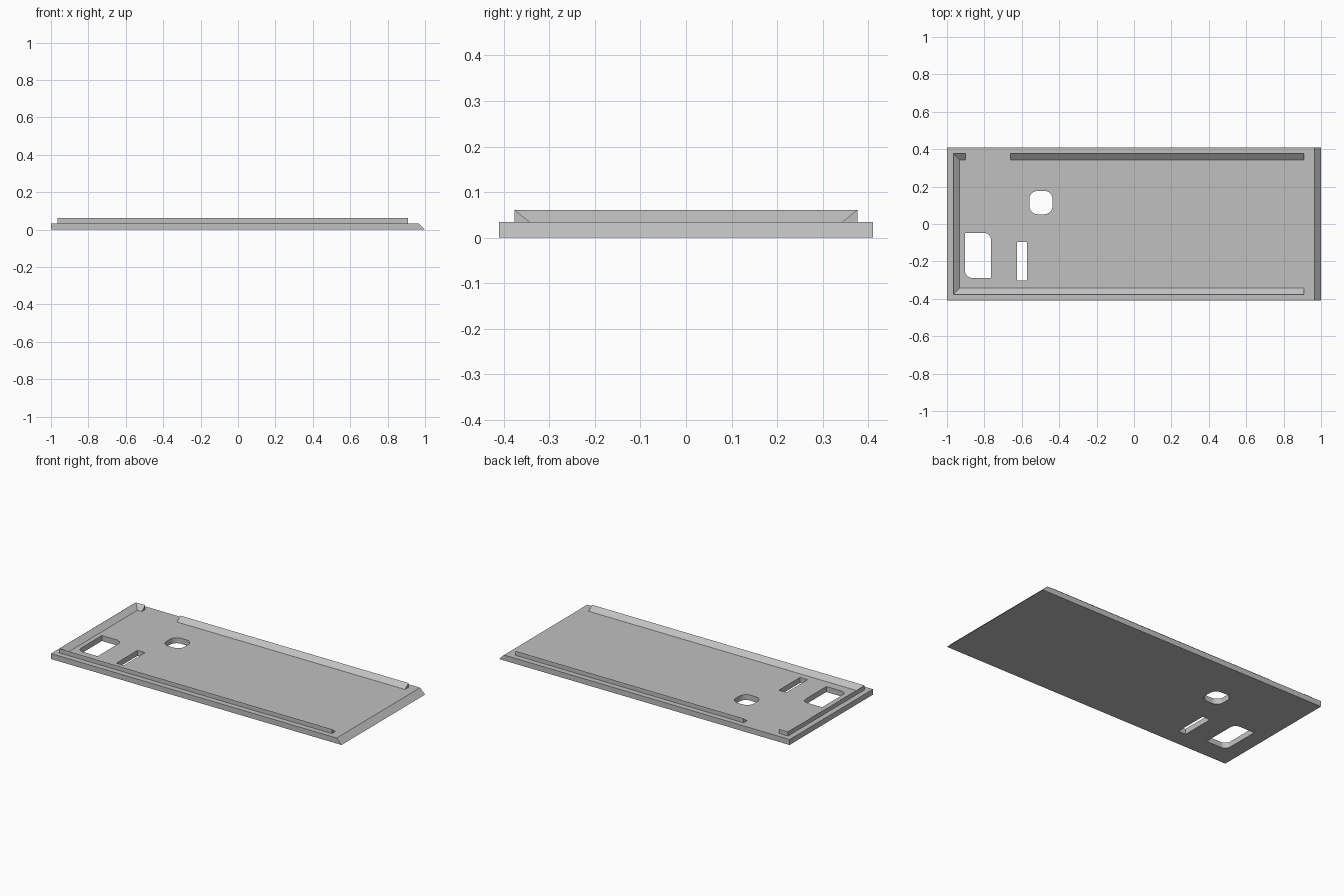
import bpy, bmesh
from math import cos, sin, pi
from mathutils import Vector

cube = bpy.data.objects.get("Cube")
if cube:
    bpy.data.objects.remove(cube)

HALF_X, HALF_Y = 1.0, 0.41
PLATE_H, RAIL_TOP = 0.034, 0.061
RAIL_W = 0.034
RAIL_LEFT, RAIL_RIGHT, RAIL_Y = -0.966, 0.91, 0.376

grey = bpy.data.materials.new("plain grey")
grey.use_nodes = True
colour = (0.53, 0.53, 0.53, 1)
grey.diffuse_color = colour
grey.node_tree.nodes["Principled BSDF"].inputs["Base Color"].default_value = colour


def loft(name, sections):
    """Closed solid through matching cross-sections."""
    bm = bmesh.new()
    rings = [[bm.verts.new(p) for p in s] for s in sections]
    for a, b in zip(rings, rings[1:]):
        for i in range(len(a)):
            j = (i + 1) % len(a)
            bm.faces.new((a[i], a[j], b[j], b[i]))
    bm.faces.new(rings[0])
    bm.faces.new(rings[-1])
    bmesh.ops.recalc_face_normals(bm, faces=bm.faces)
    mesh = bpy.data.meshes.new(name)
    bm.to_mesh(mesh)
    bm.free()
    mesh.materials.append(grey)
    obj = bpy.data.objects.new(name, mesh)
    bpy.context.collection.objects.link(obj)
    return obj


def hole(name, x0, x1, y0, y1, radii):
    """Rounded rectangle cutter; radii run from the +x +y corner anticlockwise."""
    outline = []
    corners = ((x1, y1, -1, -1), (x0, y1, 1, -1), (x0, y0, 1, 1), (x1, y0, -1, 1))
    for k, ((x, y, sx, sy), r) in enumerate(zip(corners, radii)):
        steps = 8 if r else 0
        for i in range(steps + 1):
            a = (k + i / max(steps, 1)) * pi / 2
            outline.append((x + sx * r + r * cos(a), y + sy * r + r * sin(a)))
    obj = loft(name, [[(x, y, z) for x, y in outline] for z in (-0.05, 0.1)])
    obj.hide_render = True
    return obj


def rail(name, path):
    """Wedge rail: upright outside, sloping inside; path gives x, y, inward x, inward y."""
    sections = []
    for x, y, ix, iy in path:
        base = Vector((x, y, PLATE_H))
        sections.append([base, Vector((x, y, RAIL_TOP)),
                         base + Vector((ix, iy, 0)) * RAIL_W])
    return loft(name, sections)


# Base plate with one bevelled end
profile = [(-HALF_X, 0), (HALF_X, 0), (HALF_X - PLATE_H, PLATE_H), (-HALF_X, PLATE_H)]
plate = loft("base_plate", [[(x, y, z) for x, z in profile] for y in (-HALF_Y, HALF_Y)])

# Openings through the plate
cutters = [
    hole("round_opening_cutter", -0.56, -0.435, 0.052, 0.177, (0.045,) * 4),
    hole("slot_cutter", -0.625, -0.573, -0.303, -0.095, (0,) * 4),
    hole("large_opening_cutter", -0.903, -0.764, -0.288, -0.048, (0.037, 0, 0.037, 0)),
]
bpy.context.view_layer.objects.active = plate
for cutter in cutters:
    mod = plate.modifiers.new("opening", "BOOLEAN")
    mod.operation = "DIFFERENCE"
    mod.solver = "EXACT"
    mod.object = cutter
    bpy.ops.object.modifier_apply(modifier=mod.name)
    bpy.data.objects.remove(cutter)

# Mitred rail around the square end, and the separate back rail
rail("end_and_front_rail", [
    (-0.902, RAIL_Y, 0, -1),
    (RAIL_LEFT, RAIL_Y, 1, -1),
    (RAIL_LEFT, -RAIL_Y, 1, 1),
    (RAIL_RIGHT, -RAIL_Y, 0, 1),
])
rail("back_rail", [(-0.66, RAIL_Y, 0, -1), (RAIL_RIGHT, RAIL_Y, 0, -1)])
